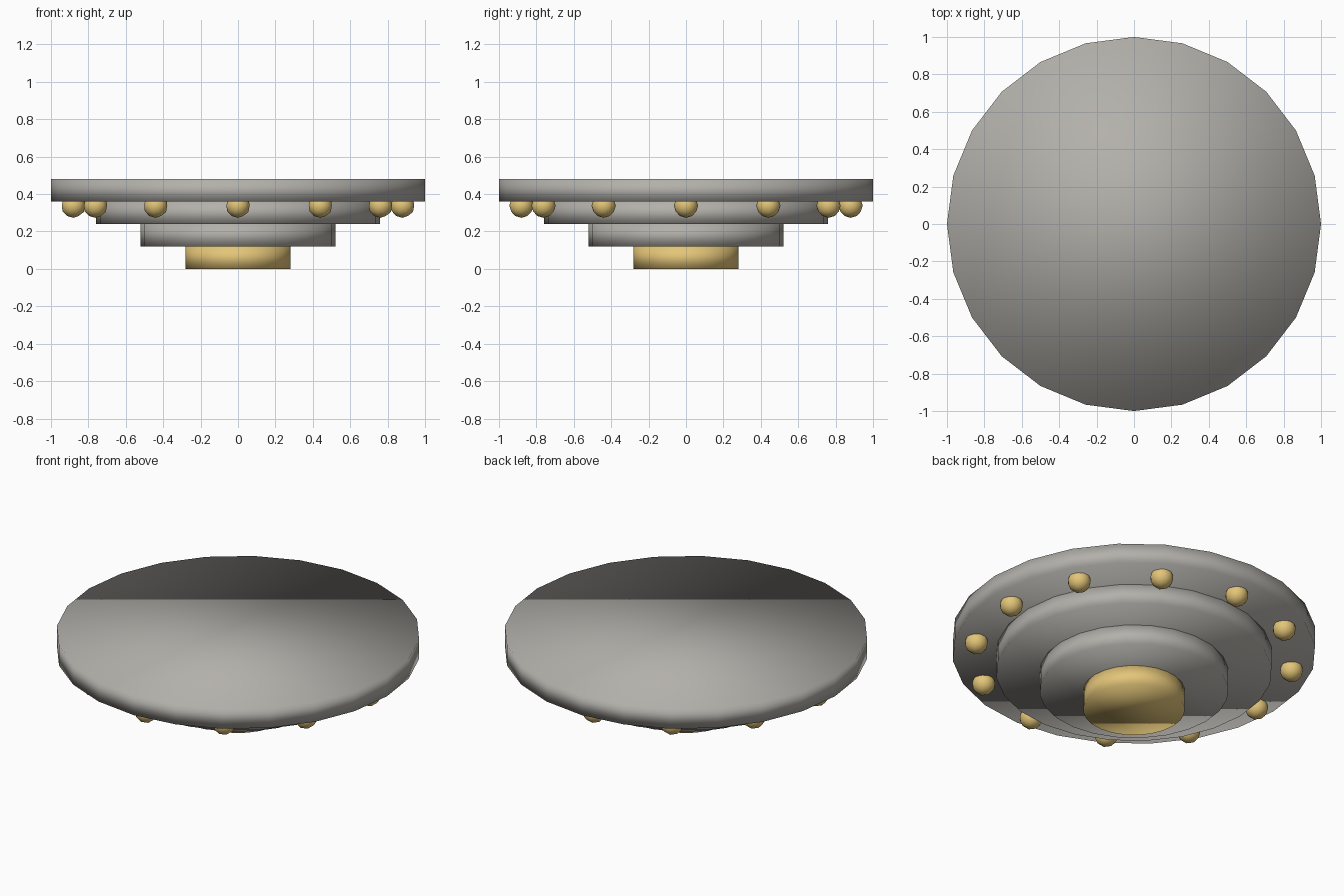
import bpy
import math

if "Cube" in bpy.data.objects:
    bpy.data.objects.remove(bpy.data.objects["Cube"])


def colour(name, rgb):
    mat = bpy.data.materials.new(name)
    mat.diffuse_color = (*rgb, 1)
    mat.use_nodes = True
    mat.node_tree.nodes["Principled BSDF"].inputs["Base Color"].default_value = mat.diffuse_color
    return mat


gold = colour("warm_gold", (0.77, 0.56, 0.19))
stone = colour("dark_stone", (0.45, 0.435, 0.405))


def finish(name, material):
    ob = bpy.context.object
    ob.name = name
    bpy.ops.object.shade_smooth()
    ob.data.materials.append(material)
    return ob


# Stacked round tiers, widening upwards
TIER = 0.12
tiers = [("base_hub", 0.28, gold), ("lower_tier", 0.52, stone),
         ("middle_tier", 0.76, stone), ("top_tier", 1.0, stone)]
for i, (name, radius, mat) in enumerate(tiers):
    bpy.ops.mesh.primitive_cylinder_add(vertices=24, radius=radius, depth=TIER,
                                        location=(0, 0, TIER * (i + 0.5)))
    finish(name, mat)

# Ring of small bulbs under the top tier
for i in range(12):
    a = math.radians(30 * i)
    bpy.ops.mesh.primitive_ico_sphere_add(
        subdivisions=2, radius=0.065,
        location=(0.88 * math.cos(a), 0.88 * math.sin(a), 0.338))
    finish(f"bulb_{i + 1}", gold)
